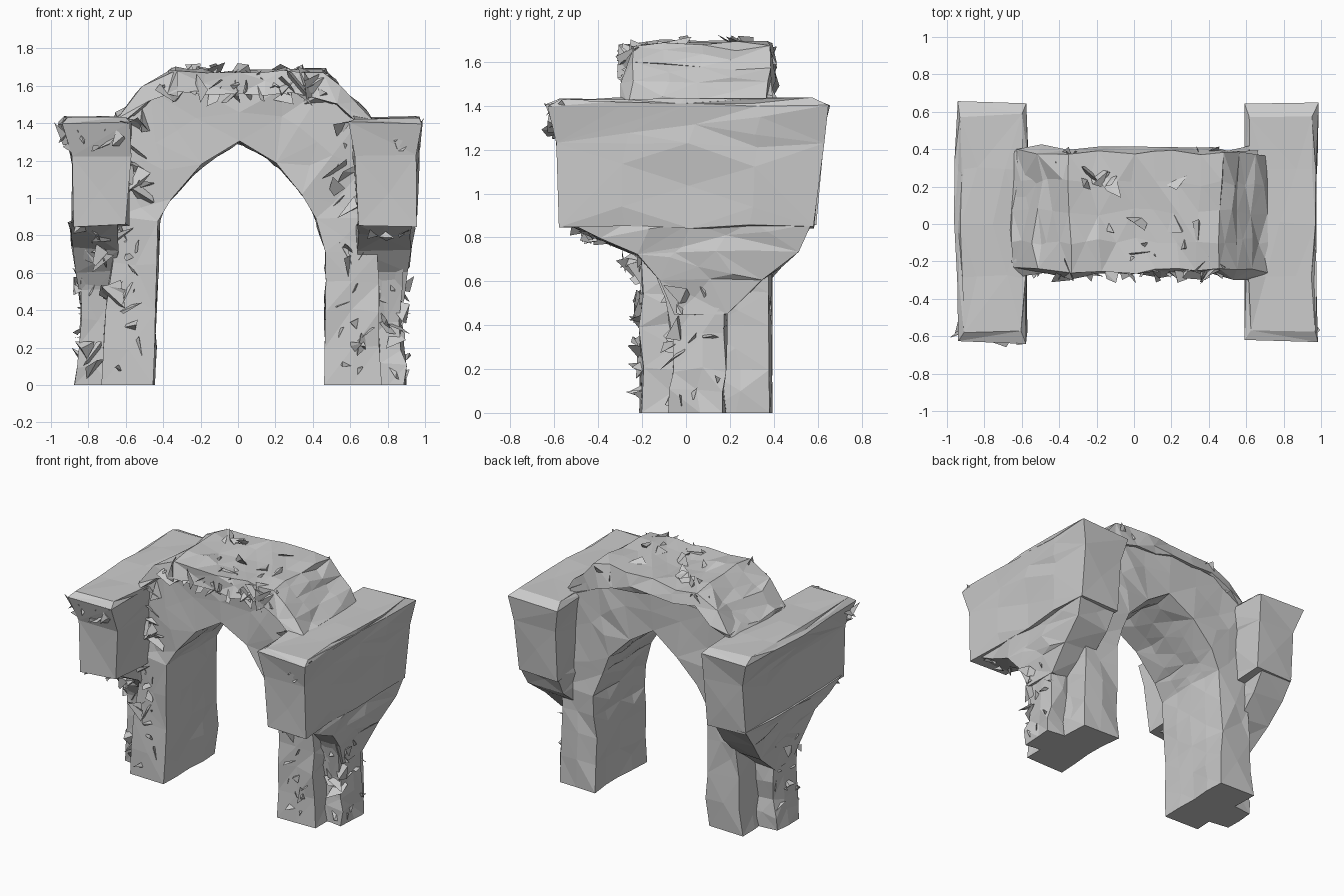
import bpy, bmesh, math, random
from mathutils import Vector

if "Cube" in bpy.data.objects:
    bpy.data.objects.remove(bpy.data.objects["Cube"])

random.seed(7)


def finish(name, bm, max_edge=0.25, rough=0.012):
    """Break large faces into facets, roughen them and make the object."""
    bmesh.ops.recalc_face_normals(bm, faces=bm.faces[:])
    bmesh.ops.triangulate(bm, faces=bm.faces[:])
    for _ in range(3):
        long_edges = [e for e in bm.edges if e.calc_length() > max_edge]
        if not long_edges:
            break
        bmesh.ops.subdivide_edges(bm, edges=long_edges, cuts=1)
        bmesh.ops.triangulate(bm, faces=bm.faces[:])
    for v in bm.verts:
        on_ground = v.co.z < 0.005
        v.co += Vector([random.uniform(-rough, rough) for _ in range(3)])
        v.co.z = 0 if on_ground else max(v.co.z, 0)
    me = bpy.data.meshes.new(name)
    bm.to_mesh(me)
    bm.free()
    ob = bpy.data.objects.new(name, me)
    bpy.context.collection.objects.link(ob)
    return ob


def skin(name, rows, **kw):
    """Solid through successive rows of four points."""
    bm = bmesh.new()
    rows = [[bm.verts.new(p) for p in r] for r in rows]
    for a, b in zip(rows, rows[1:]):
        for i in range(4):
            j = (i + 1) % 4
            bm.faces.new((a[i], a[j], b[j], b[i]))
    bm.faces.new(rows[0][::-1])
    bm.faces.new(rows[-1])
    return finish(name, bm, **kw)


def loft(name, rings, side=1, **kw):
    """Stack of rectangles (z, x0, x1, y0, y1); side=-1 mirrors in x."""
    return skin(name, [[(side * x, y, z) for x, y in
                        ((x0, y0), (x1, y0), (x1, y1), (x0, y1))]
                       for z, x0, x1, y0, y1 in rings], **kw)


def strip(name, inner, outer, y0, y1, lean=0, **kw):
    """Band between two xz lines; lean pulls in the outer edges in y."""
    return skin(name, [[(ax, y0, az), (bx, y0 + lean, bz), (bx, y1 - lean, bz), (ax, y1, az)]
                       for (ax, az), (bx, bz) in zip(inner, outer)], **kw)


# Arch wall together with its two legs
inner = [(-.45, 0), (-.44, .4), (-.42, .88), (-.36, 1.0), (-.2, 1.17), (0, 1.3),
         (.2, 1.18), (.35, 1.02), (.42, .88), (.47, .7), (.47, .4), (.47, 0)]
outer = [(-.72, 0), (-.70, .4), (-.66, .9), (-.66, 1.43), (-.46, 1.57), (0, 1.6),
         (.46, 1.58), (.66, 1.44), (.68, .9), (.74, .7), (.75, .4), (.76, 0)]
strip("arch_wall", inner, outer, -.205, .385, max_edge=0.28, rough=0.012)

# Rough coping slab over the arch
under = [(-.66, 1.36), (-.48, 1.5), (-.34, 1.57), (0, 1.57), (.3, 1.56), (.52, 1.49), (.7, 1.36)]
crown = [(-.64, 1.44), (-.5, 1.58), (-.35, 1.69), (0, 1.67), (.46, 1.68), (.56, 1.58), (.72, 1.41)]
strip("coping", under, crown, -.28, .41, lean=.03, max_edge=0.22, rough=0.02)

# Side blocks, flaring towards the top
loft("left_block", [(.85, .59, .88, -.56, .59), (1.22, .58, .89, -.58, .62),
                    (1.40, .57, .95, -.63, .65), (1.43, .60, .92, -.57, .58)],
     side=-1, max_edge=0.45, rough=0.012)
loft("right_block", [(.85, .64, .95, -.57, .59), (1.22, .62, .96, -.58, .62),
                     (1.40, .60, .98, -.63, .65), (1.43, .62, .96, -.57, .58)],
     max_edge=0.45, rough=0.012)

# Corbel under each block and the buttress below it
for side, tag, d in ((-1, "left", -.04), (1, "right", 0)):
    loft(tag + "_corbel", [(.44, .66, .88 + d, -.04, .18), (.6, .65, .90 + d, -.13, .36),
                           (.73, .65, .92 + d, -.23, .5), (.87, .64, .94 + d, -.54, .58)],
         side, max_edge=0.3, rough=0.015)
    loft(tag + "_buttress", [(0, .68, .90 + d, -.07, .18), (.2, .68, .88 + d, -.06, .18),
                             (.5, .66, .87 + d, -.08, .19), (.75, .66, .9 + d, -.18, .2)],
         side, max_edge=0.2, rough=0.018)


def shards(name, groups):
    """Thin broken splinters scattered in boxes (count, size, low, high)."""
    bm = bmesh.new()
    for count, size, lo, hi in groups:
        for _ in range(count):
            c = Vector([random.uniform(a, b) for a, b in zip(lo, hi)])
            pts = [c + Vector([random.uniform(-size, size) for _ in range(3)])
                   for _ in range(4)]
            vs = []
            for p in pts:
                p.z = max(p.z, 0.002)
                vs.append(bm.verts.new(p))
            for f in ((0, 1, 2), (0, 3, 1), (1, 3, 2), (2, 3, 0)):
                bm.faces.new([vs[i] for i in f])
    finish(name, bm, max_edge=1, rough=0)


# Broken splinters on legs, coping and block edges
shards("broken_stone", [
    (16, .08, (-.68, -.2, .03), (-.52, -.17, .85)),
    (16, .08, (.54, -.2, .03), (.70, -.17, .85)),
    (9, .08, (-.83, -.08, .05), (-.76, -.03, .6)),
    (9, .08, (.78, -.08, .05), (.88, -.03, .6)),
    (7, .05, (-.85, -.05, .05), (-.83, .15, .6)),
    (8, .05, (.87, -.05, .05), (.89, .15, .6)),
    (34, .08, (-.45, -.25, 1.55), (.5, -.21, 1.63)),
    (14, .06, (-.4, .34, 1.6), (.45, .37, 1.64)),
    (16, .09, (-.45, -.2, 1.63), (.46, .28, 1.65)),
    (12, .08, (-.58, -.22, .9), (-.5, -.18, 1.45)),
    (12, .08, (.5, -.22, .85), (.58, -.18, 1.4)),
    (12, .07, (-.92, -.59, 1.3), (-.6, -.56, 1.37)),
    (8, .06, (.64, -.59, 1.3), (.94, -.57, 1.38)),
    (12, .07, (-.84, -.5, .8), (-.64, -.25, .86)),
    (8, .06, (.68, -.5, .82), (.90, -.3, .86)),
    (6, .07, (-.82, -.28, .65), (-.66, -.2, .75)),
])
